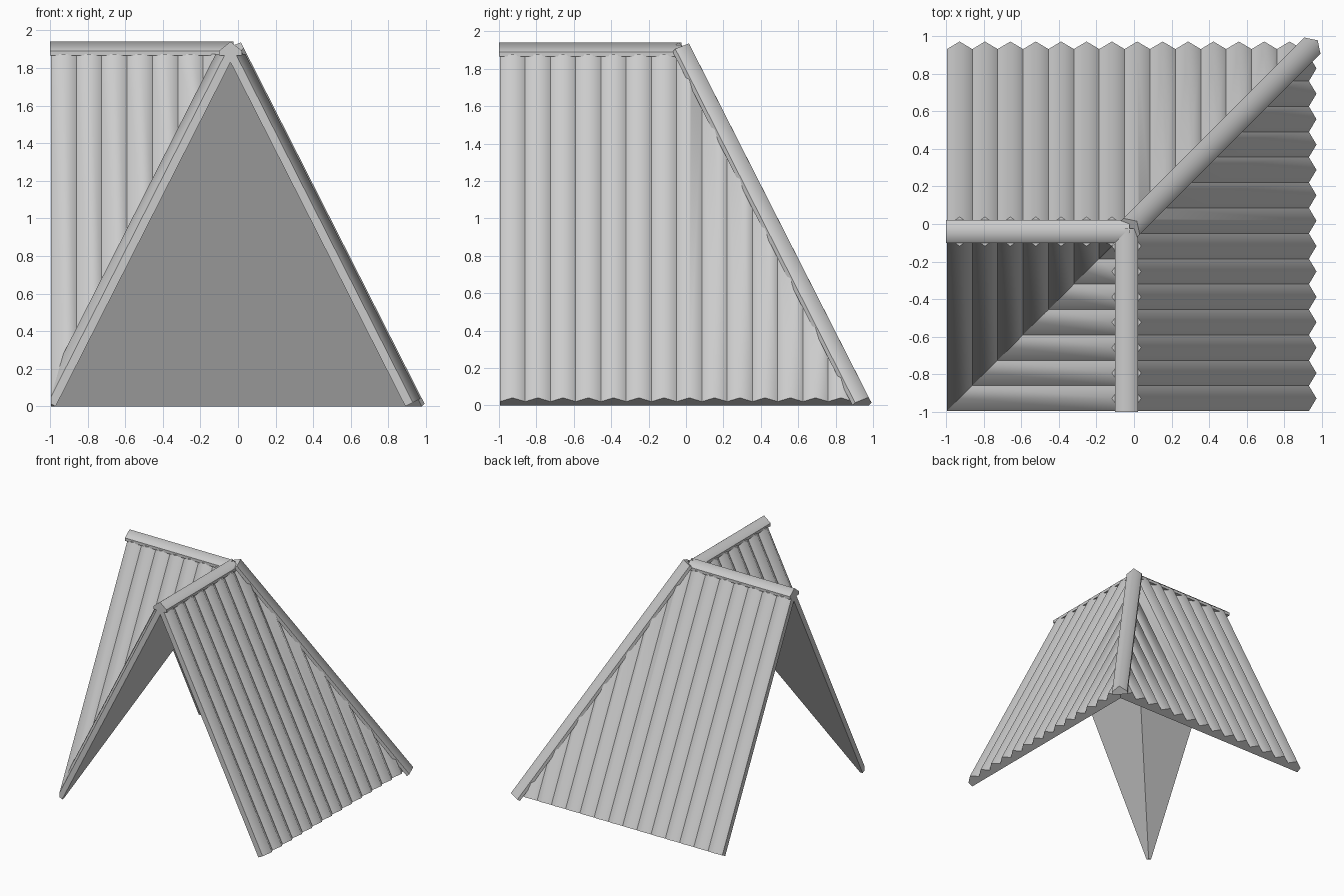
import bpy
import bmesh
from math import sqrt
from mathutils import Matrix, Vector

old = bpy.data.objects.get("Cube")
if old:
    bpy.data.objects.remove(old, do_unlink=True)

CENTRE = -0.04      # ridge line offset in x and y
APEX = 1.83         # height where the inner faces meet
RUN = 0.93          # horizontal run of a slope
LENGTH = sqrt(RUN ** 2 + APEX ** 2)
COS, SIN = RUN / LENGTH, APEX / LENGTH
START, STEP, PANELS = -0.995, 0.135, 15
THIN, THICK = 0.045, 0.09

grey = bpy.data.materials.new("light_grey")
grey.use_nodes = True
colour = (0.6, 0.6, 0.6, 1)
grey.diffuse_color = colour
grey.node_tree.nodes["Principled BSDF"].inputs["Base Color"].default_value = colour

SWAP = Matrix(((0, 1, 0, 0), (1, 0, 0, 0), (0, 0, 1, 0), (0, 0, 0, 1)))


def finish(bm, name, swap=False):
    if swap:
        bm.transform(SWAP)
    bmesh.ops.recalc_face_normals(bm, faces=bm.faces[:])
    mesh = bpy.data.meshes.new(name)
    bm.to_mesh(mesh)
    bm.free()
    mesh.materials.append(grey)
    bpy.context.collection.objects.link(bpy.data.objects.new(name, mesh))


def prism(bm, first, last):
    """Solid between two matching outlines."""
    a = [bm.verts.new(p) for p in first]
    b = [bm.verts.new(p) for p in last]
    bm.faces.new(a)
    bm.faces.new(b[::-1])
    for i in range(len(a)):
        j = (i + 1) % len(a)
        bm.faces.new((a[i], b[i], b[j], a[j]))


def cut(bm, point, normal):
    """Trim away everything on the normal side and close the hole."""
    geom = bm.verts[:] + bm.edges[:] + bm.faces[:]
    res = bmesh.ops.bisect_plane(bm, geom=geom, plane_co=point, plane_no=normal, clear_outer=True)
    edges = [g for g in res["geom_cut"] if isinstance(g, bmesh.types.BMEdge)]
    bmesh.ops.holes_fill(bm, edges=edges, sides=0)


def slope(name, side, swap):
    """Ribbed roof slope with a flat inside, trimmed on the diagonal."""
    normal = Vector((side * SIN, 0, COS))

    def at(t, y, d):
        return Vector((CENTRE + side * t * COS, y, APEX - t * SIN)) + normal * d

    outline = [(START, 0)]
    for i in range(PANELS):
        y = START + i * STEP
        outline += [(y, THIN), (y + STEP / 2, THICK)]
    end = START + PANELS * STEP
    outline += [(end, THIN), (end, 0)]
    bm = bmesh.new()
    prism(bm, [at(-0.25, y, d) for y, d in outline],
          [at(LENGTH, y, d) for y, d in outline])
    cut(bm, (CENTRE, 0, 0), (-side, 0, 0))
    cut(bm, (0, 0, 1.875), (0, 0, 1))
    cut(bm, (0, 0, 0), (-1, 1, 0))

    # Round the rib crests, keep the grooves and ends crisp
    apex = Vector((CENTRE, 0, APEX))
    for f in bm.faces:
        f.smooth = True
    for e in bm.edges:
        depth = [(v.co - apex).dot(normal) for v in e.verts]
        level = abs(e.verts[0].co.y - e.verts[1].co.y) < 1e-4
        e.smooth = min(depth) > THICK - 1e-3 and level
    finish(bm, name, swap)


def cap(name, start, stop, across, up, swap=False):
    """Ridge cap running between two points on its crest."""
    profile = [(0, 0), (0.062, -0.05), (0.062, -0.075),
               (-0.062, -0.075), (-0.062, -0.05)]
    bm = bmesh.new()
    prism(bm, *[[p + across * u + up * v for u, v in profile] for p in (start, stop)])
    bm.faces.ensure_lookup_table()
    for f in bm.faces:
        f.smooth = True
    for e in bm.edges:
        crest = all(any((v.co - p).length < 1e-4 for p in (start, stop)) for v in e.verts)
        e.smooth = crest
    finish(bm, name, swap)


# Two wings mirrored across the diagonal, each with an outer and inner slope
for wing, swap in (("front", False), ("side", True)):
    slope(wing + "_outer_slope", 1, swap)
    slope(wing + "_inner_slope", -1, swap)
    cap(wing + "_ridge_cap", Vector((CENTRE, -1, 1.94)), Vector((CENTRE, CENTRE + 0.015, 1.94)),
        Vector((1, 0, 0)), Vector((0, 0, 1)), swap)

# Hip cap down the outer corner
along = Vector((RUN, RUN, -APEX)).normalized()
across = Vector((1, -1, 0)).normalized()
up = across.cross(along)
up = up if up.z > 0 else -up
top = Vector((CENTRE, CENTRE, APEX)) + up * 0.125
foot = top + Vector((RUN, RUN, -APEX)) + along * 0.036
cap("hip_cap", top - along * 0.04, foot, across, up)
